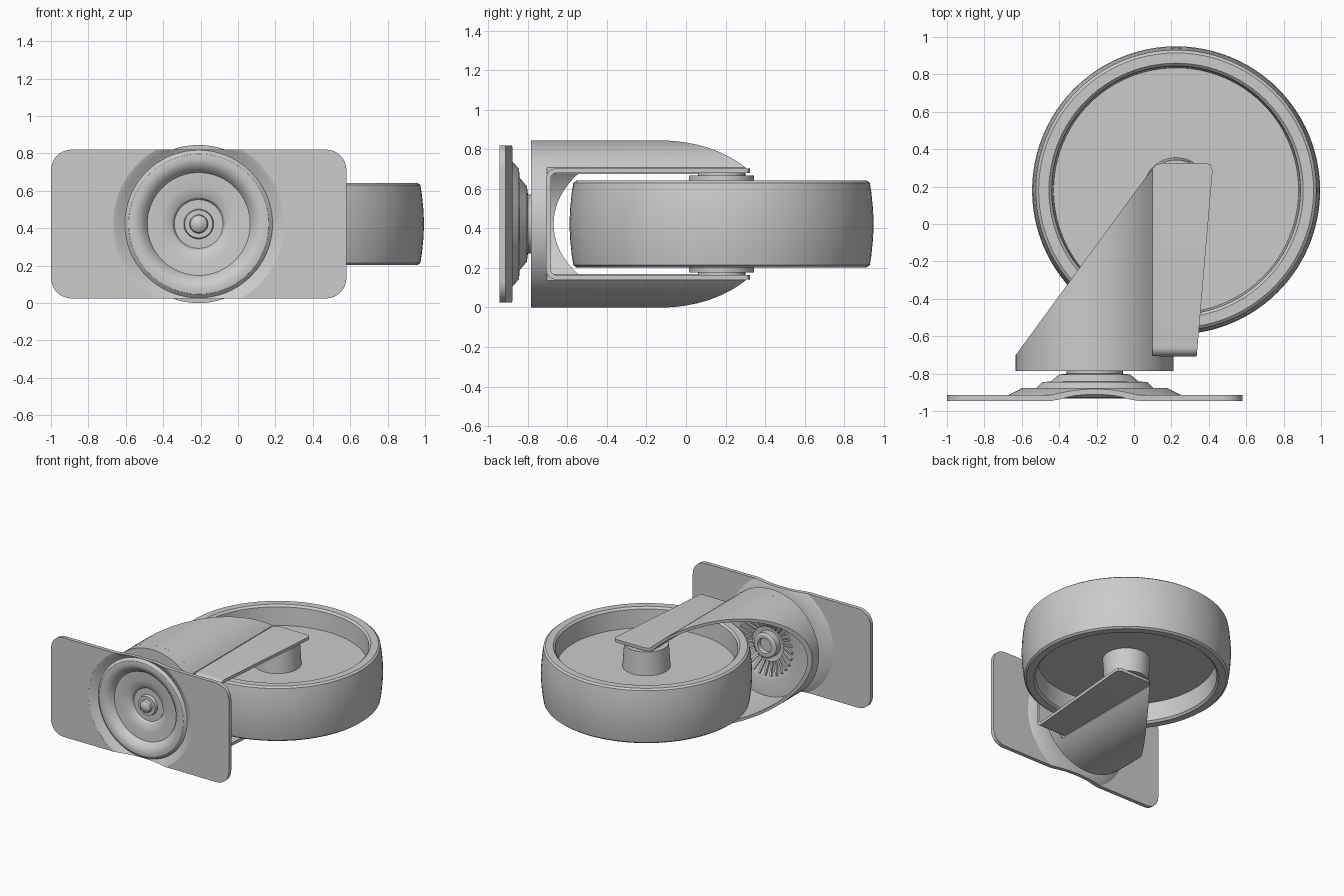
import bpy, bmesh, math
from mathutils import Matrix, Vector

if "Cube" in bpy.data.objects:
    bpy.data.objects.remove(bpy.data.objects["Cube"])

ZC = 0.4225                      # mid height of everything
SX = -0.21                       # swivel axis x
AXIS = {'x': lambda a, b, t: (t, a, b), 'y': lambda a, b, t: (a, t, b), 'z': lambda a, b, t: (a, b, t)}


def finish(name, bm, smooth=True):
    bmesh.ops.remove_doubles(bm, verts=bm.verts, dist=1e-5)
    bmesh.ops.recalc_face_normals(bm, faces=bm.faces)
    me = bpy.data.meshes.new(name)
    bm.to_mesh(me)
    bm.free()
    ob = bpy.data.objects.new(name, me)
    bpy.context.collection.objects.link(ob)
    if smooth:
        shade(ob)
    return ob


def activate(ob):
    bpy.ops.object.select_all(action='DESELECT')
    ob.select_set(True)
    bpy.context.view_layer.objects.active = ob


def shade(ob):
    activate(ob)
    bpy.ops.object.shade_smooth_by_angle(angle=math.radians(30))


def prism(name, pts, axis, a, b):
    """Closed 2D outline extruded along an axis."""
    bm = bmesh.new()
    f = AXIS[axis]
    lo = [bm.verts.new(f(u, v, a)) for u, v in pts]
    hi = [bm.verts.new(f(u, v, b)) for u, v in pts]
    n = len(pts)
    bm.faces.new(lo)
    bm.faces.new(hi)
    for i in range(n):
        bm.faces.new((lo[i], lo[(i + 1) % n], hi[(i + 1) % n], hi[i]))
    return finish(name, bm, False)


def lathe(name, prof, axis, centre, segs=72):
    """Profile of (radius, height), from axis to axis, spun round an axis."""
    bm = bmesh.new()
    f = AXIS[axis]
    rings = []
    for r, h in prof:
        k = 1 if r == 0 else segs
        rings.append([bm.verts.new(Vector(f(r * math.cos(2 * math.pi * i / segs),
                                            r * math.sin(2 * math.pi * i / segs), h)) + Vector(centre))
                      for i in range(k)])
    for p, q in zip(rings, rings[1:]):
        for i in range(segs):
            j = (i + 1) % segs
            vs = [p[i % len(p)], p[j % len(p)], q[j % len(q)], q[i % len(q)]]
            bm.faces.new(list(dict.fromkeys(vs)))
    return finish(name, bm)


def cut(ob, cutter, op):
    m = ob.modifiers.new('cut', 'BOOLEAN')
    m.operation, m.solver, m.object = op, 'EXACT', cutter
    activate(ob)
    bpy.ops.object.modifier_apply(modifier=m.name)
    bpy.data.objects.remove(cutter)
    shade(ob)


def arc(cx, cy, r, a0, a1, n):
    return [(cx + r * math.cos(a0 + (a1 - a0) * i / n), cy + r * math.sin(a0 + (a1 - a0) * i / n))
            for i in range(n + 1)]


# Wheel: crowned tread, recessed web and hub, same on both sides
half = [(0.12, 0.258), (0.12, 0.245), (0.163, 0.245), (0.175, 0.06), (0.655, 0.06), (0.665, 0.205),
        (0.68, 0.22), (0.735, 0.22), (0.75, 0.208), (0.758, 0.16), (0.766, 0.08)]
prof = [(0, 0.258)] + half + [(0.77, 0)] + [(r, -h) for r, h in reversed(half)] + [(0, -0.258)]
lathe('wheel', prof, 'z', (0.225, 0.18, ZC), 96)

# Mounting plate with rounded corners, opened for the stamped dish
q = math.pi / 2
x0, x1, zh, cr = -1.0, 0.58, 0.398, 0.11
outline = (arc(x1 - cr, ZC + zh - cr, cr, 0, q, 8) + arc(x0 + cr, ZC + zh - cr, cr, q, 2 * q, 8)
           + arc(x0 + cr, ZC - zh + cr, cr, 2 * q, 3 * q, 8) + arc(x1 - cr, ZC - zh + cr, cr, 3 * q, 4 * q, 8))
plate = prism('mounting_plate', outline, 'y', -0.945, -0.914)
cut(plate, lathe('hole', [(0, -1.1), (0.458, -1.1), (0.458, -0.8), (0, -0.8)], 'y', (SX, 0, ZC)), 'DIFFERENCE')

# Stamped swivel dish with race, neck and rivet, trimmed to the plate width
dish = lathe('swivel_dish', [
    (0, -0.9), (0.025, -0.895), (0.045, -0.88), (0.05, -0.86), (0.075, -0.86), (0.08, -0.835), (0.13, -0.835),
    (0.14, -0.853), (0.165, -0.866), (0.2, -0.873), (0.275, -0.876), (0.29, -0.9), (0.315, -0.922),
    (0.345, -0.932), (0.375, -0.928), (0.395, -0.91), (0.415, -0.92), (0.44, -0.938), (0.46, -0.945),
    (0.46, -0.914), (0.39, -0.878), (0.315, -0.878), (0.28, -0.845), (0.235, -0.842), (0.19, -0.805),
    (0.15, -0.8), (0.15, -0.78), (0, -0.78)], 'y', (SX, 0, ZC))
z0, z1 = ZC - zh, ZC + zh
cut(dish, prism('trim', [(-1, z0), (1, z0), (1, z1), (-1, z1)], 'y', -1.1, -0.6), 'INTERSECT')

# Fork crown: cup with a boss inside
lathe('fork_crown', [
    (0, -0.785), (0.4225, -0.785), (0.4225, -0.703), (0.27, -0.703), (0.24, -0.712), (0.14, -0.757),
    (0.1, -0.757), (0.1, -0.705), (0.085, -0.695), (0.06, -0.695), (0.055, -0.725), (0, -0.725)],
    'y', (SX, 0, ZC))

# Radial ribs inside the cup
bm = bmesh.new()
for i in range(28):
    mat = (Matrix.Translation((SX, 0, ZC)) @ Matrix.Rotation(2 * math.pi * i / 28, 4, 'Y')
           @ Matrix.Translation((0.19, -0.728, 0)) @ Matrix.Rotation(math.radians(24), 4, 'Z')
           @ Matrix.Diagonal((0.11, 0.022, 0.016, 1)))
    bmesh.ops.create_cube(bm, size=1, matrix=mat)
finish('crown_ribs', bm, False)


# Top-view outline of the fork legs
def side_shape(name):
    pts = [(-0.7, -0.71), (-0.7, -0.7), (-0.632, -0.7), (0.1, 0.3), (0.12, 0.318), (0.15, 0.325), (0.39, 0.325),
           (0.412, 0.315), (0.42, 0.285), (0.335, -0.71)]
    return prism(name, pts, 'z', -0.2, 1.1)


# Curved half-tube of the fork, cut on the slant
a = math.acos(0.31 / 0.4225)
b = math.acos(0.31 / 0.4)
tube = prism('fork_tube', arc(SX, ZC, 0.4225, a, 2 * math.pi - a, 56) + arc(SX, ZC, 0.4, 2 * math.pi - b, b, 56),
             'y', -0.8, 0.5)
cut(tube, side_shape('shape'), 'INTERSECT')


# Flat U strap carrying the axle
def u_line(y, h, r):
    return ([(0.5, ZC + h)] + arc(y + r, ZC + h - r, r, q, 2 * q, 6)
            + arc(y + r, ZC - h + r, r, 2 * q, 3 * q, 6) + [(0.5, ZC - h)])


strap = prism('fork_strap', u_line(-0.708, 0.281, 0.05) + u_line(-0.684, 0.257, 0.026)[::-1], 'x', 0.098, 0.6)
cut(strap, side_shape('shape'), 'INTERSECT')
